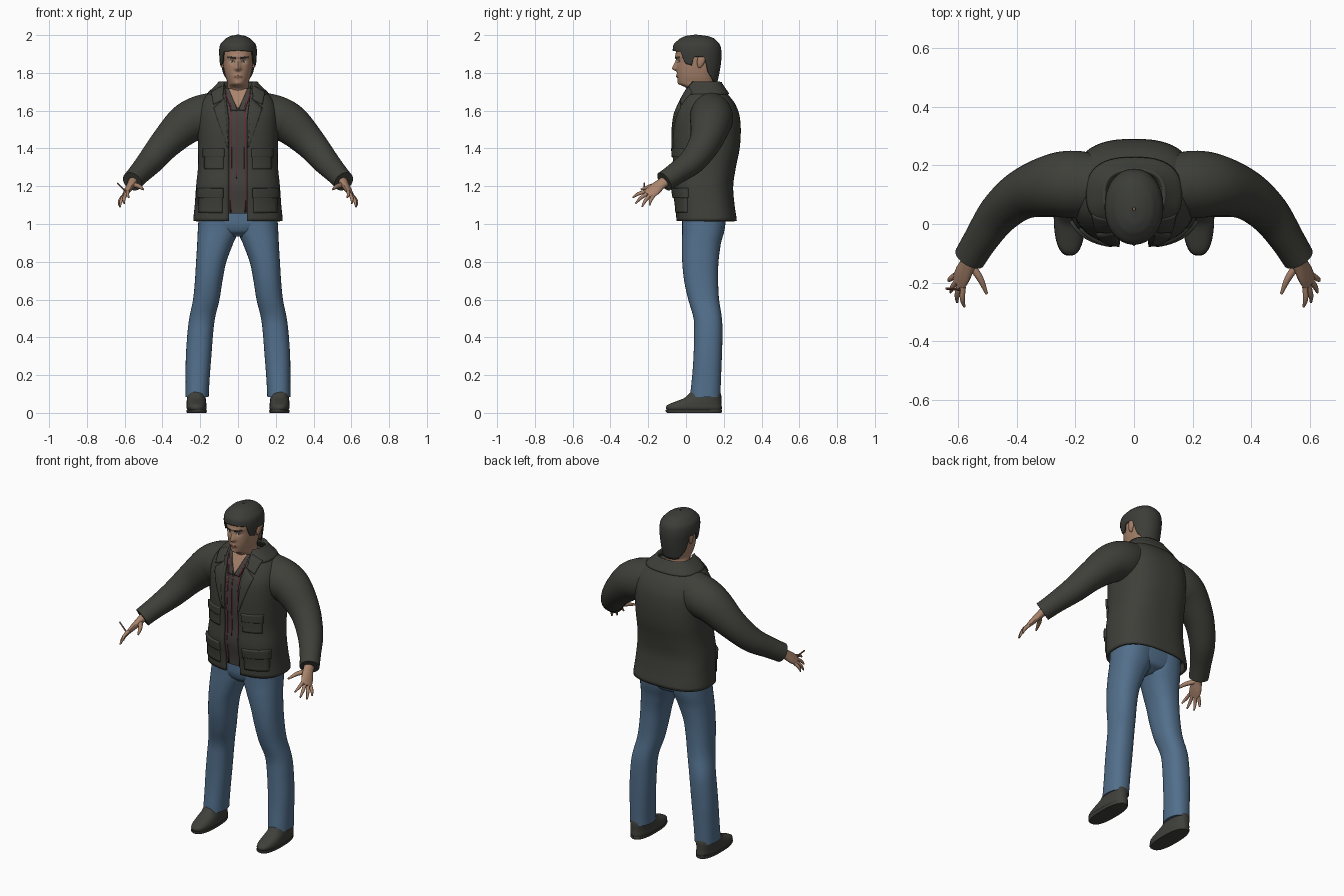
import bpy, bmesh, math
from mathutils import Vector

if "Cube" in bpy.data.objects:
    bpy.data.objects.remove(bpy.data.objects["Cube"])


def material(name, *rgb):
    m = bpy.data.materials.new(name)
    m.use_nodes = True
    m.diffuse_color = (*rgb, 1)
    bsdf = m.node_tree.nodes["Principled BSDF"]
    bsdf.inputs["Base Color"].default_value = (*rgb, 1)
    bsdf.inputs["Roughness"].default_value = 0.8
    return m


JACKET = material("dark olive cloth", 0.05, 0.05, 0.042)
SHIRT = material("charcoal shirt", 0.058, 0.054, 0.048)
TRIM = material("maroon trim", 0.13, 0.025, 0.04)
DENIM = material("blue denim", 0.085, 0.16, 0.26)
SKIN = material("skin", 0.40, 0.23, 0.15)
HAIR = material("dark hair", 0.045, 0.047, 0.04)
LEATHER = material("dark leather", 0.05, 0.05, 0.043)
EYE = material("eye white", 0.4, 0.42, 0.42)
LIPS = material("lips", 0.27, 0.12, 0.085)
made = []


def blend(rows, t):
    """Smooth interpolation through rows at fractional index t."""
    i = min(int(t), len(rows) - 2)
    f = t - i
    at = lambda k: rows[max(0, min(len(rows) - 1, k))]
    out = []
    for a, b, c, d in zip(at(i - 1), at(i), at(i + 1), at(i + 2)):
        out.append(b + 0.5 * f * (c - a + f * (2 * a - 5 * b + 4 * c - d + f * (3 * (b - c) + d - a))))
    return out


def level(rings, z):
    """Ring box (x0, x1, y0, y1) at height z."""
    z = max(rings[0][0], min(rings[-1][0], z))
    for i in range(len(rings) - 1):
        if z <= rings[i + 1][0]:
            return blend(rings, i + (z - rings[i][0]) / (rings[i + 1][0] - rings[i][0]))[1:]


def sym(*rows):
    return [(z, -r, r, y0, y1) for z, r, y0, y1 in rows]


def around(rings, z, ang, n):
    """Point on a rounded cross-section; angle zero is the front."""
    x0, x1, y0, y1 = level(rings, z)
    p = lambda v: math.copysign(abs(v) ** (2 / n), v)
    return ((x0 + x1) / 2 + (x1 - x0) / 2 * p(math.sin(ang)),
            (y0 + y1) / 2 - (y1 - y0) / 2 * p(math.cos(ang)), z)


def front(rings, x, z, n):
    x0, x1, y0, y1 = level(rings, z)
    t = min(1, abs(x - (x0 + x1) / 2) / ((x1 - x0) / 2))
    return (y0 + y1) / 2 - (y1 - y0) / 2 * (1 - t ** n) ** (1 / n)


def sheet(name, fn, nu, nv, mat, closed=True, thick=0.0):
    """Grid surface from fn(u, v); closed ones wrap in u and are capped."""
    bm = bmesh.new()
    cols = nu if closed else nu + 1
    g = [[bm.verts.new(fn(i / nu, j / nv)) for i in range(cols)] for j in range(nv + 1)]
    for j in range(nv):
        for i in range(nu):
            k = (i + 1) % cols
            bm.faces.new((g[j][i], g[j][k], g[j + 1][k], g[j + 1][i]))
    if closed and not thick:
        bm.faces.new(g[0])
        bm.faces.new(g[-1])
    bmesh.ops.recalc_face_normals(bm, faces=bm.faces)
    mesh = bpy.data.meshes.new(name)
    bm.to_mesh(mesh)
    bm.free()
    mesh.materials.append(mat)
    ob = bpy.data.objects.new(name, mesh)
    bpy.context.collection.objects.link(ob)
    if thick:
        mod = ob.modifiers.new("thickness", "SOLIDIFY")
        mod.thickness, mod.offset = thick, 0
    made.append(ob)
    return ob


def loft(name, rings, mat, n=2.2, nu=40, nv=30):
    lo, hi = rings[0][0], rings[-1][0]
    return sheet(name, lambda u, v: around(rings, lo + (hi - lo) * v, u * math.tau, n), nu, nv, mat)


def tube(name, path, mat, side=(0, 0, 1), nu=16, nv=12):
    """Path rows are x, y, z, radius along side, radius across."""
    def fn(u, v):
        t = v * (len(path) - 1)
        row = blend(path, t)
        d = Vector(blend(path, min(t + 0.1, len(path) - 1))[:3]) - Vector(blend(path, max(t - 0.1, 0))[:3])
        d.normalize()
        s = Vector(side)
        s = (s - d * s.dot(d)).normalized()
        a = u * math.tau
        return Vector(row[:3]) + s * math.cos(a) * row[3] + d.cross(s) * math.sin(a) * row[4]
    return sheet(name, fn, nu, nv, mat)


def patch(name, corners, face, off, mat, nu=8, nv=10):
    """Raised panel over a front surface: corners bottom pair, then top pair (x, z)."""
    a, b, c, d = [Vector(p) for p in corners]
    def fn(u, v):
        p = a.lerp(b, u).lerp(c.lerp(d, u), v)
        return p.x, face(p.x, p.y), p.y
    return sheet(name, fn, nu, nv, mat, False, 2 * off)


def flip(s, pts):
    return [(s * p[0], *p[1:]) for p in pts]


# Jacket body, open down the front
coat = sym((1.015, .23, -.045, .262), (1.1, .222, -.05, .25), (1.2, .215, -.065, .243),
           (1.3, .205, -.06, .257), (1.4, .205, -.065, .277), (1.5, .207, -.065, .283),
           (1.58, .205, -.055, .275), (1.64, .19, -.03, .25), (1.69, .15, -.005, .21),
           (1.745, .092, .02, .178))
N = 2.6


def opened(rings, gap):
    lo, hi = rings[0][0], rings[-1][0]
    def fn(u, v):
        z = lo + (hi - lo) * v
        a = math.asin((gap(z) / level(rings, z)[1]) ** (N / 2))
        return around(rings, z, a + (math.tau - 2 * a) * u, N)
    return fn


coat_gap = lambda z: 0.048 + max(0, z - 1.55) * 0.12
sheet("jacket_body", opened(coat, coat_gap), 64, 40, JACKET, False, 0.014)
collar = sym((1.685, .158, -.015, .222), (1.72, .125, .0, .2), (1.75, .098, .018, .182))
sheet("jacket_collar", opened(collar, lambda z: 0.075), 48, 8, JACKET, False, 0.014)

# Shirt under the jacket, with bare throat
under = [(z, x0 + .014, x1 - .014, y0 + .012, y1 - .014) for z, x0, x1, y0, y1 in coat]
under[0] = (1.055, *[v for v in level(under, 1.055)])
loft("shirt", under[:-1], SHIRT, N)
on_coat = lambda x, z: front(coat, x, z, N)
on_shirt = lambda x, z: front(under, x, z, N)
patch("throat", [(-.002, 1.61), (.002, 1.61), (-.055, 1.715), (.055, 1.715)], on_shirt, 0.005, SKIN)
patch("shirt_placket", [(-.01, 1.24), (-.004, 1.24), (-.01, 1.6), (-.004, 1.6)], on_shirt, 0.003, TRIM)

# Panels on the jacket front
for s, tag in ((1, "left"), (-1, "right")):
    def panel(part, pts, face, off, mat):
        patch(f"{tag}_{part}", flip(s, pts), face, off, mat)
    panel("lapel", [(.048, 1.4), (.056, 1.41), (.07, 1.66), (.125, 1.61)], on_coat, 0.014, JACKET)
    panel("collar_leaf", [(.075, 1.655), (.125, 1.63), (.082, 1.72), (.135, 1.69)], on_coat, 0.016, JACKET)
    panel("chest_pocket", [(.075, 1.29), (.17, 1.29), (.075, 1.39), (.17, 1.39)], on_coat, 0.013, JACKET)
    panel("chest_flap", [(.07, 1.355), (.175, 1.355), (.07, 1.4), (.175, 1.4)], on_coat, 0.018, JACKET)
    panel("hip_pocket", [(.08, 1.06), (.2, 1.06), (.08, 1.18), (.2, 1.18)], on_coat, 0.014, JACKET)
    panel("hip_flap", [(.075, 1.14), (.204, 1.14), (.075, 1.19), (.204, 1.19)], on_coat, 0.019, JACKET)
    panel("shirt_trim", [(.034, 1.06), (.041, 1.06), (.032, 1.6), (.04, 1.6)], on_shirt, 0.003, TRIM)
    panel("shirt_collar", [(.003, 1.6), (.034, 1.6), (.05, 1.715), (.075, 1.715)], on_shirt, 0.009, SHIRT)
    panel("collar_trim", [(.03, 1.6), (.037, 1.6), (.068, 1.72), (.078, 1.72)], on_shirt, 0.011, TRIM)

    # Sleeve
    arm = [(.1, .13, 1.605, .1), (.2, .135, 1.565, .115), (.28, .13, 1.525, .107), (.38, .1, 1.43, .085),
           (.46, .035, 1.335, .071), (.52, -.05, 1.27, .059), (.56, -.115, 1.225, .055)]
    tube(f"{tag}_sleeve", flip(s, [(*p, p[3]) for p in arm]), JACKET, (0, .5, 1), 32, 36)

    # Hand
    spread = Vector((.45, .75, -.45)).normalized()
    palm = [(.552, -.1, 1.232, .03, .026), (.565, -.135, 1.21, .031, .021),
            (.583, -.17, 1.18, .037, .017), (.599, -.203, 1.154, .034, .01)]
    tube(f"{tag}_palm", flip(s, palm), SKIN, (s * spread.x, spread.y, spread.z))
    tips = {"index": (.578, -.282, 1.14), "middle": (.603, -.267, 1.108),
            "ring": (.625, -.233, 1.09), "little": (.632, -.193, 1.098)}
    for k, (finger, tip) in enumerate(tips.items()):
        base = Vector((.595, -.194, 1.16)) + spread * (k - 1.5) * 0.018
        mid = base.lerp(Vector(tip), 0.55) + Vector((.005, -.003, .004))
        rows = [(*base, .01, .01), (*mid, .009, .009), (*tip, .004, .004)]
        tube(f"{tag}_{finger}_finger", flip(s, rows), SKIN, (1, 0, 0.3), 10, 8)
    thumb = [(.56, -.135, 1.208, .014, .014), (.525, -.185, 1.2, .012, .012), (.502, -.238, 1.183, .005, .005)]
    tube(f"{tag}_thumb", flip(s, thumb), SKIN, nu=10, nv=8)

    # Trouser leg and shoe
    def mirrored(rows):
        return [(z, *sorted((s * a, s * b)), y0, y1) for z, a, b, y0, y1 in rows]
    leg = [(.085, .155, .278, .022, .182), (.2, .149, .277, .033, .186), (.3, .141, .276, .04, .19),
           (.42, .132, .268, .043, .193), (.5, .122, .258, .04, .19), (.6, .098, .238, .012, .175),
           (.7, .082, .228, -.01, .17), (.8, .062, .222, -.02, .172), (.9, .025, .216, -.022, .185),
           (.96, -.002, .213, -.02, .203), (1.1, -.02, .205, -.02, .22)]
    loft(f"{tag}_trouser_leg", mirrored(leg), DENIM, 2.3, 36, 40)
    shoe = [(.012, .17, .265, -.1, .187), (.025, .166, .273, -.107, .19), (.042, .167, .273, -.098, .188),
            (.058, .169, .272, -.06, .187), (.078, .171, .27, -.01, .187), (.1, .173, .268, .015, .185),
            (.125, .18, .262, .035, .172)]
    loft(f"{tag}_shoe", mirrored(shoe), LEATHER, 2.5, 32, 16)
    sole = [(0, .168, .27, -.1, .187), (.008, .165, .274, -.108, .191), (.016, .166, .273, -.107, .19)]
    loft(f"{tag}_sole", mirrored(sole), LEATHER, 2.5, 32, 3)

loft("trouser_seat", sym((.935, .05, .02, .14), (.96, .13, -.008, .19), (1.0, .195, -.02, .208),
                         (1.1, .2, -.02, .22)), DENIM, 2.4)

# Head and neck, with modelled face
skull = sym((1.65, .07, .0, .17), (1.7, .061, .012, .155), (1.722, .058, .0, .15), (1.742, .055, -.036, .15),
            (1.78, .066, -.046, .155), (1.82, .075, -.05, .165), (1.86, .081, -.05, .168),
            (1.91, .085, -.054, .168), (1.95, .076, -.04, .155), (1.975, .05, -.005, .125), (1.985, .02, .04, .08))
bell = lambda v, w: math.exp(-(v / w) ** 2)


def relief(x, z):
    nose = max(0, min((1.875 - z) / 0.05, (z - 1.806) / 0.014, 1))
    return (0.025 * nose * bell(x, .008 + .007 * nose) + 0.006 * bell(z - 1.885, .009) * bell(x, .05)
            - 0.01 * bell(abs(x) - .031, .014) * bell(z - 1.862, .011)
            + 0.005 * bell(x, .02) * bell(z - 1.782, .009) + 0.006 * bell(x, .02) * bell(z - 1.742, .013))


def head_point(u, v):
    x, y, z = around(skull, 1.65 + 0.335 * v, u * math.tau, 2.2)
    return x, y - relief(x, z) * max(0, math.cos(u * math.tau)), z


sheet("head", head_point, 96, 70, SKIN)
on_face = lambda x, z: front(skull, x, z, 2.2) - relief(x, z)
patch("mouth", [(-.02, 1.776), (.02, 1.776), (-.017, 1.787), (.017, 1.787)], on_face, 0.002, LIPS)
for s, tag in ((1, "left"), (-1, "right")):
    for part, pts, off, mat in (
            ("eye", [(.018, 1.854), (.043, 1.855), (.022, 1.866), (.041, 1.866)], 0.002, EYE),
            ("iris", [(.026, 1.854), (.035, 1.854), (.026, 1.866), (.035, 1.866)], 0.003, HAIR),
            ("eyebrow", [(.013, 1.874), (.053, 1.881), (.013, 1.883), (.052, 1.888)], 0.003, HAIR)):
        patch(f"{tag}_{part}", flip(s, pts), on_face, off, mat)
    ear = [(.079, .07, 1.828, .006, .006), (.084, .073, 1.84, .009, .014), (.088, .08, 1.865, .01, .021),
           (.09, .084, 1.883, .008, .017), (.088, .084, 1.892, .003, .004)]
    tube(f"{tag}_ear", flip(s, ear), SKIN, (1, 0, 0))

# Hair, with its hem following the hairline
mop = sym((1.74, .075, .0, .162), (1.8, .087, -.05, .174), (1.86, .093, -.06, .183), (1.91, .097, -.067, .185),
          (1.95, .091, -.062, .176), (1.98, .064, -.03, .148), (1.993, .036, .0, .112), (2.0, .003, .048, .055))
hem = [(0, 1.918), (48, 1.912), (58, 1.85), (76, 1.84), (82, 1.885), (105, 1.885), (118, 1.8), (140, 1.755), (180, 1.75)]


def hair_point(u, v):
    deg = 180 - abs(u * 360 - 180)
    for (a, za), (b, zb) in zip(hem, hem[1:]):
        if deg <= b:
            low = za + (zb - za) * (deg - a) / (b - a)
            break
    z = 1.9995 - (1.9995 - low) * (1 - math.cos(v * math.pi / 2))
    return around(mop, z, u * math.tau, 2.1)


sheet("hair", hair_point, 90, 24, HAIR, True, 0.006)

# Cigarette in the right hand
tube("cigarette", [(-.64, -.22, 1.217, .004, .004), (-.585, -.225, 1.165, .004, .004)], LIPS, nu=8, nv=2)

bpy.ops.object.select_all(action="DESELECT")
for ob in made:
    ob.select_set(True)
bpy.context.view_layer.objects.active = made[0]
bpy.ops.object.shade_smooth_by_angle(angle=math.radians(40))
